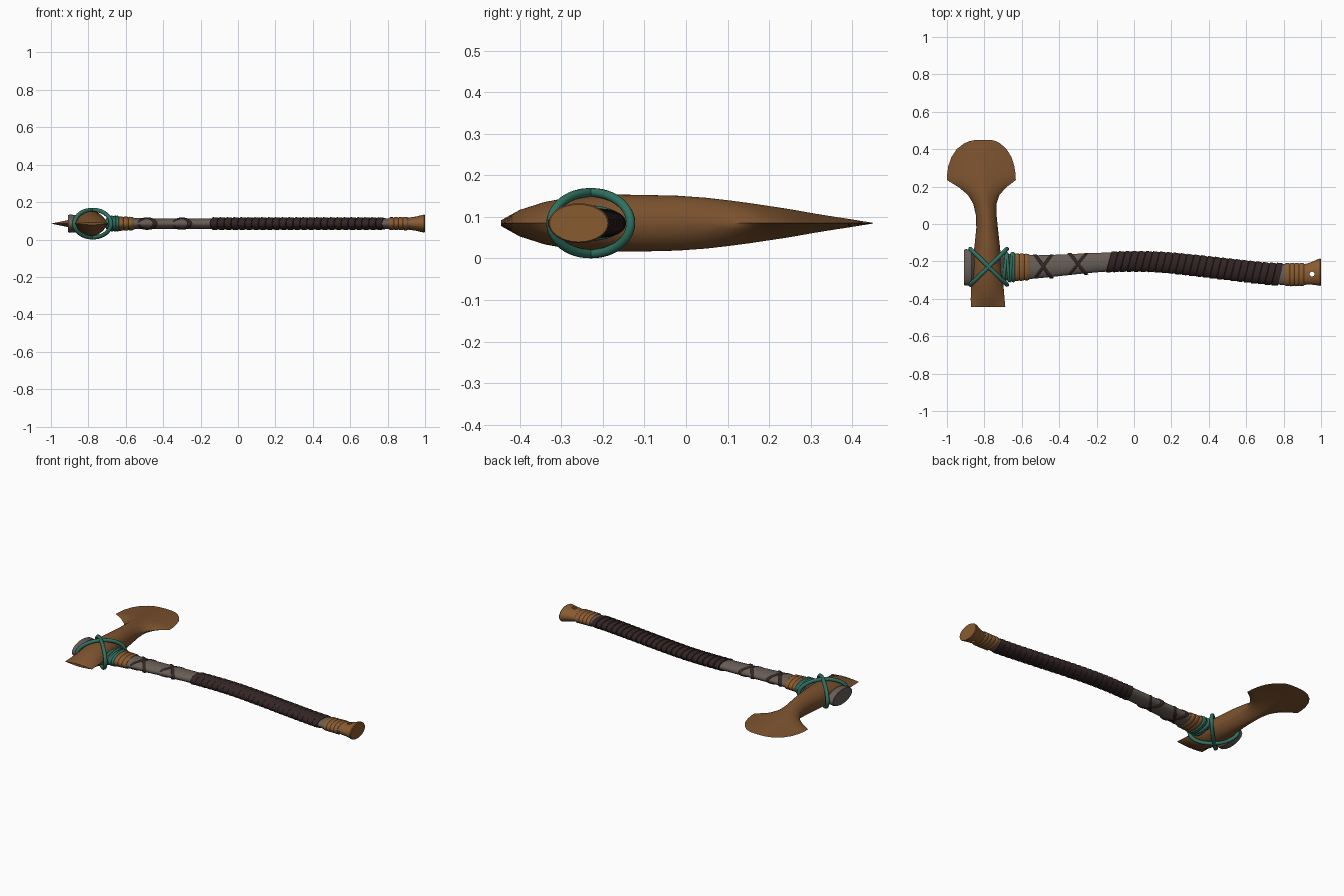
import bpy, bmesh, math

if "Cube" in bpy.data.objects:
    bpy.data.objects.remove(bpy.data.objects["Cube"])

ZC = 0.085  # height of the axe's middle plane


def material(name, r, g, b):
    m = bpy.data.materials.new(name)
    m.diffuse_color = (r, g, b, 1)
    m.use_nodes = True
    m.node_tree.nodes["Principled BSDF"].inputs["Base Color"].default_value = m.diffuse_color
    return m


BRONZE = material("bronze brown", 0.20, 0.085, 0.028)
LEATHER = material("tan leather", 0.25, 0.105, 0.03)
WOOD = material("grey wood", 0.135, 0.11, 0.092)
DARK = material("dark wrap", 0.033, 0.019, 0.018)
TEAL = material("teal cord", 0.03, 0.165, 0.12)

# handle stations: x, centre y, half width y, half height z
HANDLE = [(-0.90, -.232, .075, .035), (-0.70, -.232, .072, .034), (-0.62, -.231, .068, .032),
          (-0.50, -.228, .061, .029), (-0.15, -.204, .051, .028), (0.10, -.202, .050, .028),
          (0.30, -.219, .051, .028), (0.50, -.242, .052, .028), (0.70, -.264, .053, .028),
          (0.80, -.270, .056, .028), (0.90, -.270, .056, .030), (1.0, -.262, .060, .035)]


def interp(table, x):
    """Smooth interpolation of table rows by the first column."""
    n = len(table)
    x = min(max(x, table[0][0]), table[-1][0])
    i = next(k for k in range(n - 1) if x <= table[k + 1][0])
    a, b = table[i], table[i + 1]
    p, q = table[max(i - 1, 0)], table[min(i + 2, n - 1)]
    w = b[0] - a[0]
    t = (x - a[0]) / w
    out = []
    for c in range(1, len(a)):
        m0 = (b[c] - p[c]) / (b[0] - p[0]) * w
        m1 = (q[c] - a[c]) / (q[0] - a[0]) * w
        out.append((2*t**3 - 3*t*t + 1) * a[c] + (t**3 - 2*t*t + t) * m0
                   + (3*t*t - 2*t**3) * b[c] + (t**3 - t*t) * m1)
    return out


def finish(name, bm, mat, angle=40):
    bmesh.ops.recalc_face_normals(bm, faces=bm.faces[:])
    me = bpy.data.meshes.new(name)
    bm.to_mesh(me)
    bm.free()
    ob = bpy.data.objects.new(name, me)
    bpy.context.collection.objects.link(ob)
    me.materials.append(mat)
    smooth(ob, angle)
    return ob


def smooth(ob, angle):
    bpy.ops.object.select_all(action='DESELECT')
    ob.select_set(True)
    bpy.context.view_layer.objects.active = ob
    bpy.ops.object.shade_smooth_by_angle(angle=math.radians(angle))


def loft(bm, stations, shear=0.0, seg=32):
    """Closed elliptical loft along x; shear leans each section in y."""
    rings = []
    for x, cy, hy, hz in stations:
        rings.append([bm.verts.new((x + shear * math.cos(a), cy + hy * math.cos(a), ZC + hz * math.sin(a)))
                      for a in (2 * math.pi * k / seg for k in range(seg))])
    for r, s in zip(rings, rings[1:]):
        for k in range(seg):
            bm.faces.new((r[k], r[(k + 1) % seg], s[(k + 1) % seg], s[k]))
    bm.faces.new(rings[0][::-1])
    bm.faces.new(rings[-1])


def on_handle(x, off):
    cy, hy, hz = interp(HANDLE, x)
    return (x, cy, hy + off, hz + off)


def bands(name, mat, specs):
    """Raised bands around the handle: start, end, thickness, lean."""
    bm = bmesh.new()
    for x0, x1, off, lean in specs:
        e = (x1 - x0) * 0.2
        loft(bm, [on_handle(x0, off * .4), on_handle(x0 + e, off), on_handle(x1 - e, off),
                  on_handle(x1, off * .4)], lean)
    return finish(name, bm, mat, 50)


# wooden handle, thinned where it passes through the head
bm = bmesh.new()
loft(bm, [(-0.86, -.232, .06, .02), (-0.71, -.232, .06, .02)]
     + [on_handle(-0.70 + 1.62 * i / 60, 0) for i in range(61)])
finish("handle", bm, WOOD)

# flared wooden knob in front of the head
bm = bmesh.new()
loft(bm, [(-0.908, -.232, .094, .045), (-0.900, -.232, .098, .049), (-0.868, -.232, .093, .046),
          (-0.845, -.232, .06, .02)])
finish("handle_knob", bm, WOOD)

# stepped grip wrapping
bm = bmesh.new()
st, n = [], 25
x0, step = -0.135, 0.92 / 25
for i in range(n):
    a = x0 + i * step
    st += [on_handle(a, .001), on_handle(a + .003, .0065), on_handle(a + step * .6, .005),
           on_handle(a + step - .001, .0025)]
loft(bm, st, 0.014)
finish("grip_wrap", bm, DARK, 35)

# crossed straps on the bare wood
bands("cross_straps", DARK, [(c - .011, c + .011, .004, s * .045)
                             for c in (-0.485, -0.30) for s in (-1, 1)])

# leather rings below the head and before the pommel
bands("upper_leather_rings", LEATHER, [(-0.64 + .027 * i, -0.613 + .027 * i, .006, 0) for i in range(3)])
bands("lower_leather_rings", LEATHER, [(0.808 + .025 * i, 0.833 + .025 * i, .006, 0) for i in range(4)])

# flared pommel with a lanyard hole
bm = bmesh.new()
loft(bm, [(0.895, -.270, .054, .031), (0.925, -.268, .056, .034), (0.96, -.262, .063, .040),
          (0.985, -.258, .071, .046), (0.995, -.258, .073, .048), (1.0, -.258, .070, .045)])
pommel = finish("pommel", bm, LEATHER)
bpy.ops.mesh.primitive_cylinder_add(vertices=20, radius=.013, depth=.4, location=(0.952, -.268, ZC))
cutter = bpy.context.object
cutter.hide_render = True
mod = pommel.modifiers.new("hole", 'BOOLEAN')
mod.operation, mod.object, mod.solver = 'DIFFERENCE', cutter, 'EXACT'
bpy.context.view_layer.objects.active = pommel
bpy.ops.object.modifier_apply(modifier="hole")
bpy.data.objects.remove(cutter)
smooth(pommel, 40)

# axe head: y, left x, right x, half thickness, fullness of the section
HEAD = [(-.445, -.872, -.688, .007, .3), (-.40, -.873, -.692, .032, .4), (-.34, -.871, -.697, .051, .7),
        (-.27, -.868, -.703, .064, 1), (-.19, -.862, -.710, .069, 1), (-.10, -.851, -.719, .068, 1),
        (-.02, -.843, -.728, .066, .9), (.05, -.846, -.735, .061, .8), (.11, -.860, -.735, .054, .6),
        (.155, -.888, -.720, .048, .35), (.195, -.935, -.684, .042, .15), (.235, -1.0, -.632, .036, 0),
        (.265, -.999, -.633, .031, 0), (.31, -.993, -.640, .023, 0), (.36, -.975, -.656, .015, 0),
        (.40, -.948, -.682, .009, 0), (.43, -.910, -.714, .004, 0), (.443, -.880, -.738, .002, 0),
        (.45, -.845, -.765, .0008, 0)]
bm = bmesh.new()
rows, N = [], 16
for y, xl, xr, h, f in HEAD:
    row = []
    for side in (1, -1):
        for k in range(N):
            u = side * (2 * k / N - 1)
            z = h * max(0.0, 1 - abs(u) ** (1.05 + .95 * f)) ** (1 - .42 * f)
            x = (xl + xr) / 2 + u * (xr - xl) / 2
            row.append(bm.verts.new((x, y, ZC + side * z)))
    rows.append(row)
for r, s in zip(rows, rows[1:]):
    for k in range(2 * N):
        bm.faces.new((r[k], r[(k + 1) % (2 * N)], s[(k + 1) % (2 * N)], s[k]))
bm.faces.new(rows[0])
bm.faces.new(rows[-1][::-1])
finish("axe_head", bm, BRONZE, 45)


def cord(name, points, r):
    """Closed round cord through the points."""
    cu = bpy.data.curves.new(name, 'CURVE')
    cu.dimensions, cu.bevel_depth, cu.bevel_resolution = '3D', r, 3
    sp = cu.splines.new('POLY')
    sp.points.add(len(points) - 1)
    for p, c in zip(sp.points, points):
        p.co = (*c, 1)
    sp.use_cyclic_u = True
    ob = bpy.data.objects.new(name, cu)
    bpy.context.collection.objects.link(ob)
    cu.materials.append(TEAL)
    bpy.ops.object.select_all(action='DESELECT')
    ob.select_set(True)
    bpy.context.view_layer.objects.active = ob
    bpy.ops.object.convert(target='MESH')
    smooth(bpy.context.object, 60)


ANG = [2 * math.pi * k / 48 for k in range(48)]
# two cords crossing over the head
for i, s in enumerate((1, -1)):
    cord(f"head_cord_{i + 1}", [(-.777 + .098 * math.cos(a), -.229 + s * .096 * math.cos(a),
                                 ZC + .074 * math.sin(a)) for a in ANG], .011)
# cord turns around the handle behind the head
for i, (x, lean) in enumerate([(-.690, .008), (-.674, -.006), (-.657, .005), (-.645, 0)]):
    cord(f"neck_cord_{i + 1}", [(x + lean * math.cos(a), -.231 + .072 * math.cos(a),
                                 ZC + .034 * math.sin(a)) for a in ANG], .009)
